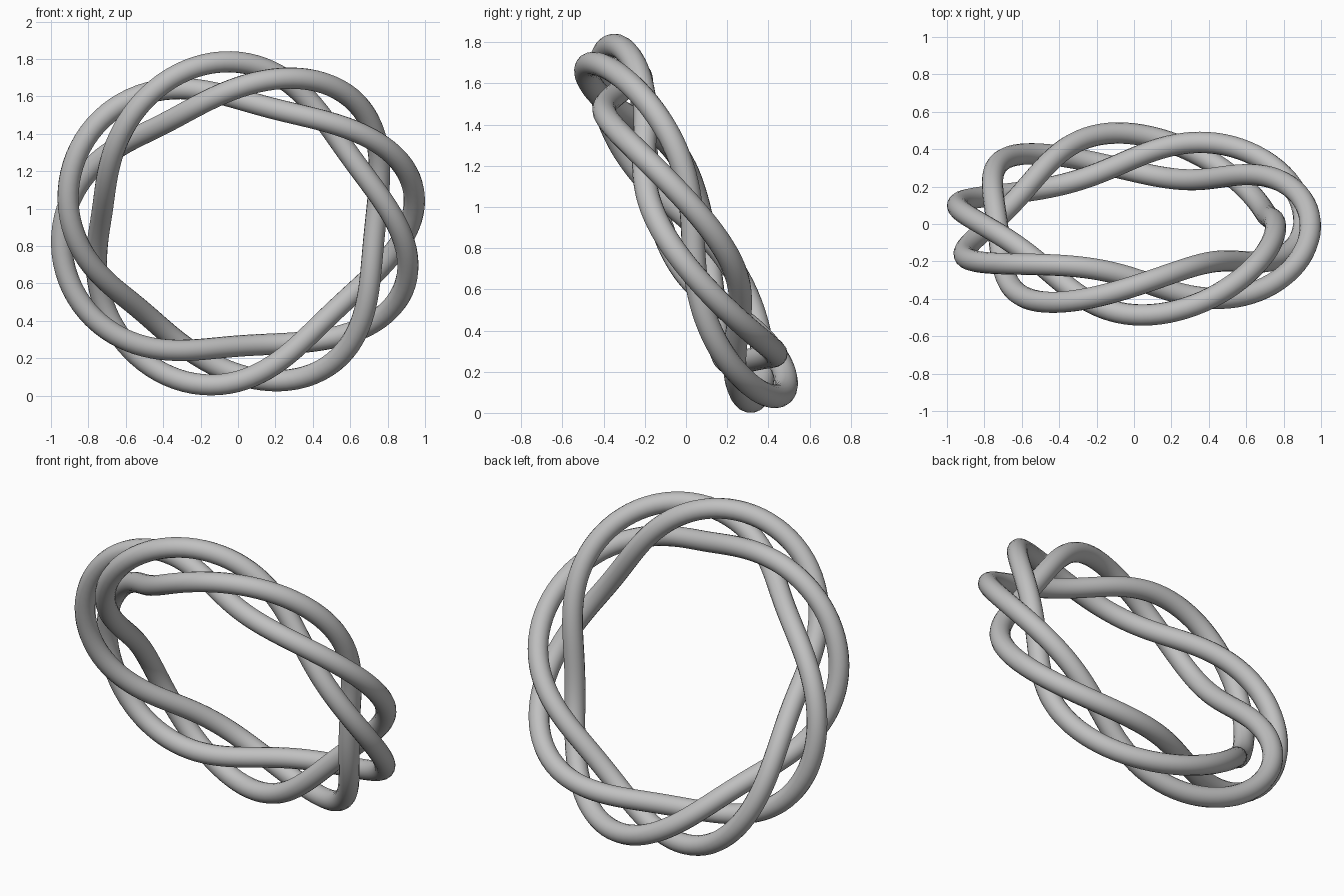
import bpy
from math import sin, cos, pi, radians
from mathutils import Matrix, Vector

cube = bpy.data.objects.get("Cube")
if cube:
    bpy.data.objects.remove(cube, do_unlink=True)

TURNS, LOBES = 3, 8              # trips round the ring, windings of the tube
RING, SWELL, DEPTH = 0.846, 0.115, 0.118
TUBE = 0.057
TILT = radians(26)
SPIN = radians(6)
STEPS = 384

# Plain grey finish
grey = bpy.data.materials.new("light_grey")
grey.use_nodes = True
colour = (0.53, 0.53, 0.53, 1)
grey.diffuse_color = colour
grey.node_tree.nodes["Principled BSDF"].inputs["Base Color"].default_value = colour

# Ring stands in the xz plane, is spun a little, then leans its top to the front
pose = Matrix.Rotation(TILT, 3, "X") @ Matrix.Rotation(SPIN, 3, "Y")


def knot_point(i):
    angle = 2 * pi * TURNS * i / STEPS
    wind = angle * LOBES / TURNS
    radius = RING - SWELL * cos(wind)
    return pose @ Vector((radius * cos(angle), DEPTH * sin(wind), radius * sin(angle)))


# Closed centre line, resting on the ground and centred front to back
path = [knot_point(i) for i in range(STEPS)]
depths = [p.y for p in path]
rest = Vector((0, -(min(depths) + max(depths)) / 2, TUBE - min(p.z for p in path)))

# Round tube along the centre line
curve = bpy.data.curves.new("knot_tube", "CURVE")
curve.dimensions = "3D"
curve.bevel_depth = TUBE
curve.bevel_resolution = 6
curve.materials.append(grey)
spline = curve.splines.new("POLY")
spline.points.add(STEPS - 1)
for point, place in zip(spline.points, path):
    point.co = (*(place + rest), 1)
spline.use_cyclic_u = True

knot = bpy.data.objects.new("knot_tube", curve)
bpy.context.collection.objects.link(knot)
bpy.ops.object.select_all(action="DESELECT")
knot.select_set(True)
bpy.context.view_layer.objects.active = knot
bpy.ops.object.convert(target="MESH")
bpy.ops.object.shade_smooth()
